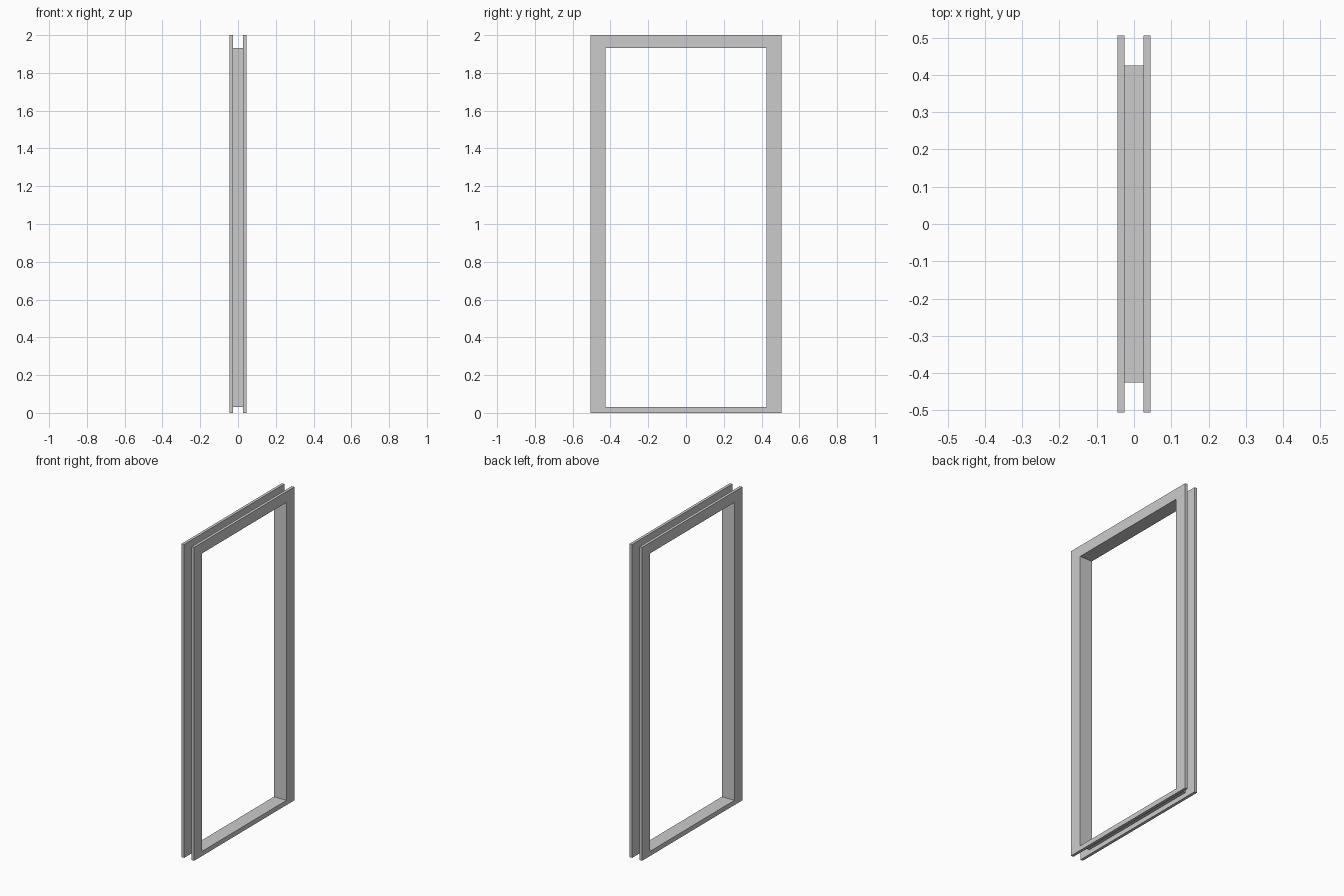
import bpy, bmesh

if "Cube" in bpy.data.objects:
    bpy.data.objects.remove(bpy.data.objects["Cube"])

HALF_GAP, HALF_DEPTH = 0.026, 0.044
OUTER = (0.505, 0.0, 2.0)        # half width, bottom, top
OPENING = (0.4255, 0.03, 1.931)


def loop(bm, x, rect):
    w, z0, z1 = rect
    return [bm.verts.new((x, y, z)) for y, z in ((-w, z0), (w, z0), (w, z1), (-w, z1))]


def bridge(bm, a, b):
    for i in range(4):
        j = (i + 1) % 4
        bm.faces.new((a[i], a[j], b[j], b[i]))


def finish(bm, name):
    bmesh.ops.recalc_face_normals(bm, faces=bm.faces)
    mesh = bpy.data.meshes.new(name)
    bm.to_mesh(mesh)
    bm.free()
    obj = bpy.data.objects.new(name, mesh)
    bpy.context.collection.objects.link(obj)
    return obj


# Flat casing frames on both sides of the wall, mirrored across x
bm = bmesh.new()
rings = [loop(bm, x, r) for x, r in ((HALF_GAP, OUTER), (HALF_DEPTH, OUTER),
                                     (HALF_DEPTH, OPENING), (HALF_GAP, OPENING))]
for i in range(4):
    bridge(bm, rings[i], rings[(i + 1) % 4])
casing = finish(bm, "casing_frames")
mirror = casing.modifiers.new("Mirror", 'MIRROR')
mirror.use_axis = (True, False, False)

# Thin liner joining the two frames around the opening, facing inward
bm = bmesh.new()
bridge(bm, loop(bm, -HALF_GAP, OPENING), loop(bm, HALF_GAP, OPENING))
liner = finish(bm, "opening_liner")
liner.data.flip_normals()
